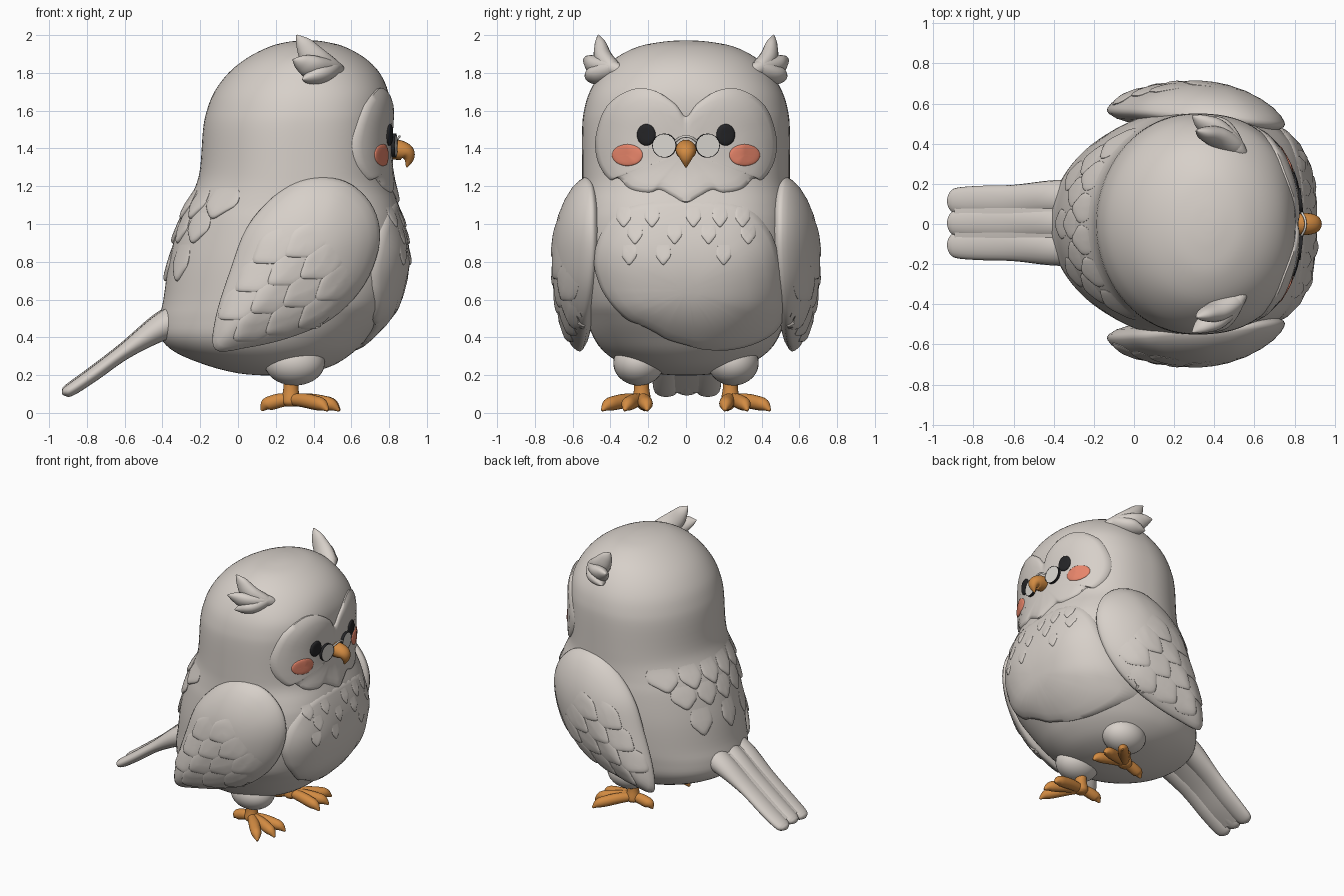
import bpy, bmesh, math
from mathutils import Vector
from mathutils.bvhtree import BVHTree

if "Cube" in bpy.data.objects:
    bpy.data.objects.remove(bpy.data.objects["Cube"])


def material(name, rgb):
    m = bpy.data.materials.new(name)
    m.diffuse_color = (*rgb, 1)
    m.use_nodes = True
    m.node_tree.nodes["Principled BSDF"].inputs["Base Color"].default_value = m.diffuse_color
    return m


GREY = material("plumage grey", (0.68, 0.63, 0.585))
ORANGE = material("beak orange", (0.65, 0.26, 0.055))
BLACK = material("eye black", (0.018, 0.018, 0.02))
PINK = material("cheek pink", (0.80, 0.235, 0.145))
LENS = material("lens pale grey", (0.70, 0.67, 0.63))


def spline(pts, n, closed=False):
    """Catmull-Rom through tuples of any length."""
    out, k = [], len(pts)
    get = (lambda i: pts[i % k]) if closed else (lambda i: pts[max(0, min(k - 1, i))])
    for i in range(k if closed else k - 1):
        for s in range(n):
            t = s / n
            out.append(tuple(0.5 * (2 * b + (c - a) * t + (2 * a - 5 * b + 4 * c - d) * t * t
                                    + (3 * b - a - 3 * c + d) * t ** 3)
                             for a, b, c, d in zip(get(i - 1), get(i), get(i + 1), get(i + 2))))
    return out if closed else out + [tuple(pts[-1])]


def loft(bm, rings, cap_end=True):
    rows = [[bm.verts.new(p) for p in r] for r in rings]
    n = len(rows[0])
    faces = [bm.faces.new((a[i], a[(i + 1) % n], b[(i + 1) % n], b[i]))
             for a, b in zip(rows, rows[1:]) for i in range(n)]
    faces.append(bm.faces.new(rows[0][::-1]))
    if cap_end:
        faces.append(bm.faces.new(rows[-1]))
        bmesh.ops.recalc_face_normals(bm, faces=faces)
    return faces


def finish(name, bm, mat, mirror=False, angle=50):
    me = bpy.data.meshes.new(name)
    bm.to_mesh(me)
    ob = bpy.data.objects.new(name, me)
    bpy.context.collection.objects.link(ob)
    me.materials.append(mat)
    bpy.ops.object.select_all(action='DESELECT')
    ob.select_set(True)
    bpy.context.view_layer.objects.active = ob
    bpy.ops.object.shade_smooth_by_angle(angle=math.radians(angle))
    if mirror:
        md = ob.modifiers.new("mirror", 'MIRROR')
        md.use_axis = (False, True, False)
    return BVHTree.FromBMesh(bm)


def tube(bm, path, side, n=6, seg=20):
    """Tube along (x, y, z, side radius, other radius)."""
    pts = spline(path, n)
    rings = []
    for i, p in enumerate(pts):
        t = (Vector(pts[min(i + 1, len(pts) - 1)][:3]) - Vector(pts[max(i - 1, 0)][:3])).normalized()
        s = Vector(side)
        s = (s - t * s.dot(t)).normalized()
        u = t.cross(s)
        rings.append([Vector(p[:3]) + s * p[3] * math.cos(a) + u * p[4] * math.sin(a)
                      for a in (2 * math.pi * k / seg for k in range(seg))])
    loft(bm, rings)


def patch(bm, outline, d, h, targets, factor=lambda u, v: 1, edge=-0.01, n=5):
    """Raised plate: a closed 2D outline projected along d onto the targets."""
    d = Vector(d)
    place = (lambda u, v: Vector((0, u, v))) if abs(d.x) > 0.5 else (lambda u, v: Vector((u, 0, v)))
    curve = spline(outline, n, True)
    cu, cv = (sum(p[k] for p in curve) / len(curve) for k in (0, 1))
    rings = []
    for r in (0.12, 0.35, 0.6, 0.8, 0.92, 0.98, 1.0):
        ring = []
        for pu, pv in curve:
            u, v = cu + (pu - cu) * r, cv + (pv - cv) * r
            hits = [t.ray_cast(place(u, v) + d * 3, -d) for t in targets]
            hits = [q for q in hits if q[0]]
            if hits:
                q = max(hits, key=lambda q: q[0].dot(d))
            else:
                q = targets[0].find_nearest(place(u, v) + d * 0.3)
            nrm = q[1] if q[1].dot(d) > 0 else -q[1]
            z = edge if r == 1 else h * factor(u, v) * math.sqrt(1 - r ** 6)
            ring.append(q[0] + nrm * z)
        rings.append(ring)
    faces = loft(bm, rings, False)
    bm.normal_update()
    if sum(f.normal.dot(d) * f.calc_area() for f in faces) < 0:
        bmesh.ops.reverse_faces(bm, faces=faces)


def feather(bm, c, direction, length, width, d, h, targets):
    a = Vector(direction).normalized()
    e = Vector((-a.y, a.x))
    c = Vector(c)
    shape = [(-.5, 0), (-.3, .38), (.1, .5), (.36, .26), (.52, 0), (.36, -.26), (.1, -.5), (-.3, -.38)]
    out = [tuple(c + a * t * length + e * w * width) for t, w in shape]
    patch(bm, out, d, h, targets, lambda u, v: max(0, (Vector((u, v)) - c).dot(a) / length + 0.4) - .1, n=3)


def ellipse(cx, cy, rx, ry):
    return [(cx + rx * math.cos(k * math.pi / 4), cy + ry * math.sin(k * math.pi / 4)) for k in range(8)]


def mirrored(half):
    return half + [(-y, z) for y, z in half[-2:0:-1]]


# head and body: rows of height, back x, front x, half width, squareness of the front
rows = [(.198, .14, .22, .04, 2), (.21, 0, .36, .17, 2), (.25, -.16, .50, .32, 2), (.32, -.33, .61, .43, 2.2),
        (.40, -.41, .69, .49, 2.4), (.5, -.415, .78, .525, 2.6), (.6, -.395, .84, .55, 2.8),
        (.8, -.365, .885, .57, 2.9), (1.0, -.315, .87, .565, 2.9), (1.1, -.275, .85, .555, 2.75),
        (1.2, -.225, .815, .55, 2.5), (1.3, -.2, .795, .55, 2.5), (1.5, -.185, .795, .55, 2.5),
        (1.6, -.165, .805, .54, 2.4), (1.7, -.125, .795, .51, 2.3), (1.8, -.05, .75, .45, 2.1),
        (1.88, .05, .67, .37, 2), (1.94, .17, .56, .25, 2), (1.965, .27, .46, .12, 2), (1.972, .35, .40, .03, 2)]


def section(z, b, f, w, n, seg=80):
    ring = []
    for i in range(seg):
        c, s = math.cos(2 * math.pi * i / seg), math.sin(2 * math.pi * i / seg)
        if c > 0:
            c, s = c ** (2 / n), math.copysign(abs(s) ** (2 / n), s)
        ring.append(((b + f) / 2 + (f - b) / 2 * c, w * s, z))
    return ring


bm = bmesh.new()
loft(bm, [section(*r) for r in spline(rows, 4)])
body = finish("body", bm, GREY)

# heart-shaped face disc
bm = bmesh.new()
patch(bm, mirrored([(0, 1.57), (.06, 1.64), (.17, 1.71), (.29, 1.715), (.42, 1.63), (.48, 1.47), (.47, 1.33),
                    (.41, 1.235), (.36, 1.24), (.3, 1.185), (.2, 1.165), (.14, 1.18), (.07, 1.145), (0, 1.11)]),
      (1, 0, 0), 0.026, [body])
face = finish("face_disc", bm, GREY)

# belly plate with a scalloped lower edge, fading out towards the neck
bm = bmesh.new()
patch(bm, [(0, 1.13), (.3, 1.1), (.44, .98), (.5, .8), (.53, .6), (.5, .46), (.4, .38), (.25, .335), (.1, .335),
           (0, .36), (-.1, .39), (-.17, .43), (-.25, .47), (-.32, .5), (-.4, .58), (-.46, .68), (-.49, .82),
           (-.44, .98), (-.3, 1.1)], (1, 0, 0), 0.028, [body], lambda u, v: min(1, max(0, (1.12 - v) / .25)))
belly = finish("belly_plate", bm, GREY)

# chest and back feathers
bm = bmesh.new()
for z, ys in ((1.05, (-.33, -.18, .04, .18, .3)), (.96, (-.27, -.06, .12, .33)), (.85, (-.3, -.12, .2))):
    for y in ys:
        feather(bm, (y, z), (0, -1), .13, .08, (1, 0, 0), .014, [body, belly])
finish("chest_feathers", bm, GREY)
bm = bmesh.new()
for z, ys, length in ((1.13, (-.4, -.24, -.08, .08, .24, .4), .2), (1.0, (-.32, -.16, 0, .16, .32), .2),
                      (.82, (-.24, 0, .24), .24)):
    for y in ys:
        feather(bm, (y, z), (0, -1), length, .15, (-1, 0, 0), .026, [body])
finish("back_feathers", bm, GREY)

# wings, bulging outwards
outline = spline([(.3, 1.22), (.16, 1.12), (.04, .97), (-.04, .76), (-.12, .5), (-.12, .335), (.05, .345),
                  (.28, .40), (.5, .5), (.67, .68), (.75, .9), (.72, 1.08), (.6, 1.21), (.44, 1.25)], 5, True)
bm = bmesh.new()
rings = []
for r, side in [(r, 1) for r in (.1, .3, .5, .7, .85, .95, .99)] + [(1, 0)] + [(r, -1) for r in (.98, .9, .6, .1)]:
    ring = []
    for px, pz in outline:
        x, z = .36 + (px - .36) * r, .85 + (pz - .85) * r
        bulge = (.165 if side > 0 else -.1) * (1 - r * r) ** .6 if side else 0
        ring.append((x, .54 - .05 * (x - .36) - .1 * max(0, x - .5) - .05 * max(0, z - 1) + bulge, z))
    rings.append(ring)
loft(bm, rings)
wing = finish("wings", bm, GREY, True)

# overlapping wing feathers
bm = bmesh.new()
along, across = Vector((-.82, -.57)), Vector((.57, -.82))
for i, count in enumerate((3, 4, 3, 2)):
    for j in range(count):
        c = Vector((.45, .80)) + along * .16 * i + across * .14 * (j - (count - 1) / 2)
        feather(bm, c, along, .28, .165, (0, 1, 0), .018, [wing])
finish("wing_feathers", bm, GREY, True)

# tail: three long feathers over a flat core that softens the grooves
bm = bmesh.new()
for y in (-.105, .005, .115):
    lift = .008 if abs(y) < .1 else 0
    tube(bm, [(-.3, y * 1.1, .50 + lift, .095, .09), (-.42, y * 1.1, .445 + lift, .09, .07),
              (-.6, y, .325 + lift, .08, .042), (-.77, y, .20 + lift, .075, .037), (-.88, y, .125 + lift, .066, .033),
              (-.915, y, .108 + lift, .046, .024), (-.93, y, .10 + lift, .008, .005)], (0, 1, 0))
tube(bm, [(-.3, .005, .50, .19, .085), (-.42, .005, .445, .185, .064), (-.6, .005, .327, .17, .04),
          (-.77, .005, .202, .165, .034), (-.88, .005, .128, .15, .028)], (0, 1, 0))
finish("tail", bm, GREY)

# three-lobed ear tufts
bm = bmesh.new()
for tip, mid in (((.31, .465, 2.0), (.41, .435, 1.87)), ((.29, .54, 1.87), (.40, .47, 1.83)),
                 ((.34, .525, 1.765), (.43, .46, 1.79))):
    tube(bm, [(.56, .335, 1.81, .015, .012), (.50, .385, 1.82, .055, .045), (*mid, .07, .05),
              (*(Vector(mid) * .4 + Vector(tip) * .6), .046, .032), (*tip, .004, .003)], (1, 0, .4))
finish("ear_tufts", bm, GREY, True)

# leg fluff
bm = bmesh.new()
bmesh.ops.create_uvsphere(bm, u_segments=32, v_segments=20, radius=1)
for v in bm.verts:
    v.co = Vector((.3 + v.co.x * .16, .25 + v.co.y * .135, .265 + v.co.z * .12))
finish("leg_fluff", bm, GREY, True)

# legs and toes
bm = bmesh.new()
tube(bm, [(.28, .235, .22, .04, .04), (.28, .235, .13, .04, .04), (.28, .235, .06, .05, .05),
          (.28, .235, .035, .03, .03)], (1, 0, 0))
for x, y in ((.54, .205), (.535, .325), (.475, .445), (.125, .22)):
    dx, dy = x - .28, y - .235
    tube(bm, [(.28 + dx * t, .235 + dy * t, z, r, r) for t, z, r in
              ((0, .07, .03), (.35, .066, .037), (.65, .054, .038), (.85, .042, .032), (1, .012, .006))], (0, 1, .01))
finish("feet", bm, ORANGE, True)

# beak
bm = bmesh.new()
tube(bm, [(.77, 0, 1.39, .045, .045), (.84, 0, 1.393, .055, .053), (.89, 0, 1.378, .05, .045),
          (.905, 0, 1.345, .032, .027), (.893, 0, 1.30, .004, .004)], (0, 1, 0))
finish("beak", bm, ORANGE)

# eyes and cheeks
for name, shape, h, mat in (("eyes", ellipse(.21, 1.472, .05, .058), .014, BLACK),
                            ("cheeks", ellipse(.31, 1.365, .082, .058), .009, PINK)):
    bm = bmesh.new()
    patch(bm, shape, (1, 0, 0), h, [face, body], edge=-.004)
    finish(name, bm, mat, True)

# spectacles: rims, lenses and bridge
axis = Vector((1, .12, 0)).normalized()
centre = Vector((.829, .115, 1.415))
right = Vector((-axis.y, axis.x, 0))


def disc(r, off):
    return [centre + axis * off + (right * math.cos(a) + Vector((0, 0, 1)) * math.sin(a)) * r
            for a in (2 * math.pi * k / 40 for k in range(40))]


bm = bmesh.new()
loft(bm, [disc(.0605, -.003), disc(.0605, .007)])
finish("lenses", bm, LENS, True, 30)
bm = bmesh.new()
loft(bm, [disc(.058, -.012), disc(.0635, -.012), disc(.0635, .008), disc(.0605, .008), disc(.0595, 0)])
finish("rims", bm, BLACK, True, 30)
bm = bmesh.new()
tube(bm, [(.834, -.06, 1.435, .006, .007), (.85, -.03, 1.457, .006, .007), (.855, 0, 1.463, .006, .007),
          (.85, .03, 1.457, .006, .007), (.834, .06, 1.435, .006, .007)], (1, 0, 0), seg=10)
finish("bridge", bm, LENS)
